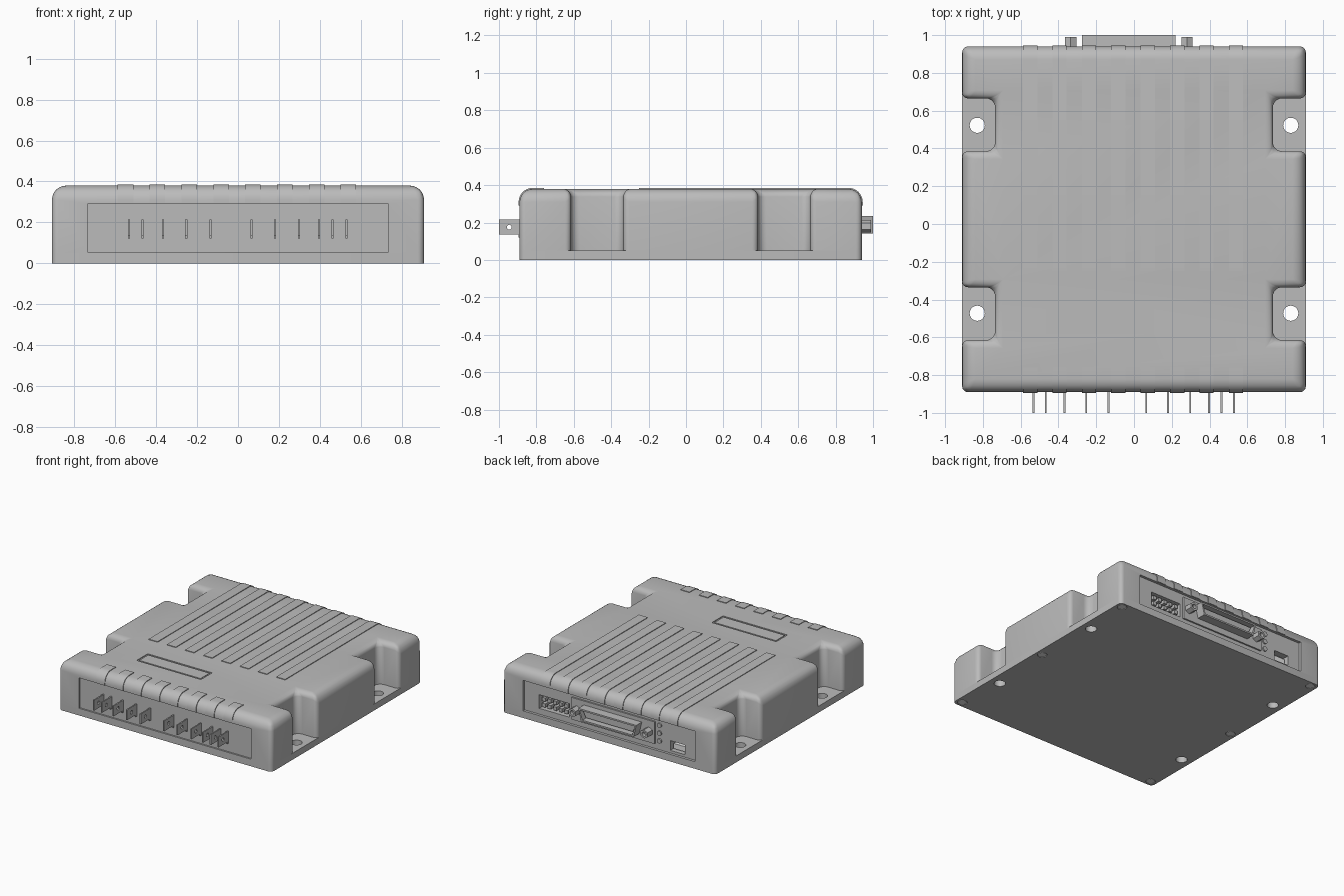
import bpy, bmesh, math
from mathutils import Vector, Matrix

cube = bpy.data.objects.get("Cube")
if cube:
    bpy.data.objects.remove(cube, do_unlink=True)


def material(name, rgb):
    m = bpy.data.materials.new(name)
    m.use_nodes = True
    m.diffuse_color = (*rgb, 1)
    m.node_tree.nodes["Principled BSDF"].inputs["Base Color"].default_value = (*rgb, 1)
    return m


GREY = material("case grey", (0.5, 0.5, 0.5))
PALE = material("pale metal", (0.88, 0.88, 0.88))
YC = 0.025                      # middle of the case in y
FRONT, BACK = YC - 0.915, YC + 0.915
TOP, FLOOR, PLATE = 0.38, 0.05, 0.012


def finish(name, bm, mat=GREY):
    bmesh.ops.recalc_face_normals(bm, faces=bm.faces)
    me = bpy.data.meshes.new(name)
    bm.to_mesh(me)
    bm.free()
    me.materials.append(mat)
    ob = bpy.data.objects.new(name, me)
    bpy.context.collection.objects.link(ob)
    return ob


def activate(ob):
    bpy.ops.object.select_all(action='DESELECT')
    ob.select_set(True)
    bpy.context.view_layer.objects.active = ob


def smooth(ob):
    activate(ob)
    bpy.ops.object.shade_smooth_by_angle(angle=math.radians(35))


def prism(points, offset):
    """Extrude a closed loop of 3D points along an offset."""
    bm = bmesh.new()
    face = bm.faces.new([bm.verts.new(p) for p in points])
    out = bmesh.ops.extrude_face_region(bm, geom=[face])
    verts = [v for v in out["geom"] if isinstance(v, bmesh.types.BMVert)]
    bmesh.ops.translate(bm, verts=verts, vec=offset)
    return bm


def box(name, x, y, z, mat=GREY):
    pts = [(x[0], y[0], z[0]), (x[1], y[0], z[0]), (x[1], y[1], z[0]), (x[0], y[1], z[0])]
    return finish(name, prism(pts, (0, 0, z[1] - z[0])), mat)


def cylinder(name, centre, r, depth, axis='Z', mat=GREY, sides=32):
    bm = bmesh.new()
    bmesh.ops.create_cone(bm, cap_ends=True, segments=sides, radius1=r, radius2=r, depth=depth)
    if axis != 'Z':
        turn = Matrix.Rotation(math.pi / 2, 3, 'Y' if axis == 'X' else 'X')
        bmesh.ops.rotate(bm, verts=bm.verts, matrix=turn)
    bmesh.ops.translate(bm, verts=bm.verts, vec=centre)
    return finish(name, bm, mat)


def cut(ob, *cutters):
    for c in cutters:
        activate(ob)
        mod = ob.modifiers.new("cut", 'BOOLEAN')
        mod.operation, mod.solver, mod.object = 'DIFFERENCE', 'EXACT', c
        bpy.ops.object.modifier_apply(modifier=mod.name)
    for c in cutters:
        bpy.data.objects.remove(c, do_unlink=True)


def weighted_bevel(name, bm, weight, width=0.07):
    layer = bm.edges.layers.float.new("bevel_weight_edge")
    for e in bm.edges:
        e[layer] = weight(*[v.co for v in e.verts])
    ob = finish(name, bm)
    activate(ob)
    mod = ob.modifiers.new("round", 'BEVEL')
    mod.limit_method, mod.width, mod.segments = 'WEIGHT', width, 6
    mod.use_clamp_overlap = False
    bpy.ops.object.modifier_apply(modifier=mod.name)
    return ob


# Upper case: rectangle with four side notches and rounded edges
quarter = [(0.91, 0.36), (0.735, 0.36), (0.735, 0.64), (0.91, 0.64), (0.91, 0.915)]
outline = []
for sx, sy, step in ((1, 1, 1), (-1, 1, -1), (-1, -1, 1), (1, -1, -1)):
    outline += [(sx * x, YC + sy * y, FLOOR) for x, y in quarter[::step]]


def case_weight(a, b):
    notch = [abs(p.x) < 0.8 or abs(p.y - YC) < 0.7 for p in (a, b)]
    if abs(a.z - b.z) > 0.1:
        return 0.7 if abs(a.x) < 0.8 else 0.45
    if a.z < FLOOR + 0.01:
        return 0
    in_notch = min(abs(a.x), abs(b.x)) < 0.8 and all(notch)
    return 0.6 if in_notch else 1


case = weighted_bevel("upper_case", prism(outline, (0, 0, TOP - FLOOR)), case_weight)
cut(case,
    box("front_cut", (-0.735, 0.735), (FRONT - 0.1, FRONT + 0.012), (0.055, 0.29)),
    box("back_cut", (-0.735, 0.735), (BACK - 0.02, BACK + 0.1), (0.055, 0.29)),
    box("header_cut", (0.35, 0.61), (BACK - 0.08, BACK + 0.1), (0.1, 0.205)),
    box("port_cut", (-0.635, -0.51), (BACK - 0.07, BACK + 0.1), (0.075, 0.15)),
    box("label_cut", (-0.46, 0.09), (-0.58, -0.445), (TOP - 0.006, TOP + 0.1)))
smooth(case)
box("label_plate", (-0.447, 0.077), (-0.567, -0.458), (TOP - 0.008, TOP - 0.001))

# Lower flange and base plate with mounting holes
for name, z0, z1 in (("lower_flange", PLATE, FLOOR), ("base_plate", 0, PLATE)):
    corners = [(sx * 0.91, YC + sy * 0.915, z0) for sx, sy in ((1, 1), (-1, 1), (-1, -1), (1, -1))]
    slab = weighted_bevel(name, prism(corners, (0, 0, z1 - z0)),
                          lambda a, b: 0.45 if abs(a.z - b.z) > 0.005 else 0)
    holes = [cylinder("hole", (sx * 0.83, YC + sy * 0.4975, 0), 0.04, 0.3)
             for sx in (-1, 1) for sy in (-1, 1)]
    if z0 == 0:
        holes += [cylinder("hole", (sx * 0.86, YC + sy * 0.87, 0), 0.034, 0.012)
                  for sx in (-1, 1) for sy in (-1, 0, 1)]
    cut(slab, *holes)
    smooth(slab)

# Base screws
for sx in (-1, 1):
    for sy in (-1, 0, 1):
        cylinder("base_screw", (sx * 0.86, YC + sy * 0.87, 0.005), 0.03, 0.008, mat=PALE)

# Raised ribs that wrap over the rounded front and back edges
def rib(name, x, end, stop):
    s = 1 if end > YC else -1
    r, lift = 0.07, 0.005
    path = [(stop, TOP - 0.02), (stop, TOP + lift)]
    for i in range(9):
        a = math.pi / 2 * i / 8
        path.append((end + s * (-r + (r + lift) * math.sin(a)), TOP - r + (r + lift) * math.cos(a)))
    path += [(end + s * lift, 0.292), (end - s * 0.015, 0.292), (end - s * r, TOP - 0.02)]
    smooth(finish(name, prism([(x - 0.038, y, z) for y, z in path], (0.076, 0, 0))))


for i in range(8):
    x = -0.55 + i * 0.1557
    rib("front_rib", x, FRONT, -0.76)
    rib("back_rib", x, BACK, -0.25)

# Front blade terminals
for x in (-0.533, -0.467, -0.367, -0.253, -0.135, 0.065, 0.18, 0.298, 0.397, 0.463, 0.53):
    shape = [(-1, 0.135), (-1, 0.215), (-0.87, 0.215), (-0.87, 0.12), (-0.895, 0.12), (-0.895, 0.135)]
    blade = finish("blade_terminal", prism([(x - 0.005, y, z) for y, z in shape], (0.01, 0, 0)))
    cut(blade, cylinder("hole", (x, -0.945, 0.175), 0.013, 0.1, 'X', sides=16))

# Back header with two rows of pins
for i in range(5):
    for z in (0.13, 0.175):
        x = 0.48 + (i - 2) * 0.048
        box("header_pin", (x - 0.014, x + 0.014), (BACK - 0.085, BACK - 0.026), (z - 0.014, z + 0.014))

# Back socket: flange, hollow tapered shell, insert and jack screws
PANEL, MID = BACK - 0.02, -0.0275


def taper(name, grow, y0, y1):
    pts = [(-0.225, 0.14), (0.225, 0.14), (0.2475, 0.235), (-0.2475, 0.235)]
    loop = [(MID + x - math.copysign(grow, x), y0, z + (grow if z < 0.2 else -grow)) for x, z in pts]
    return finish(name, prism(loop, (0, y1 - y0, 0)))


box("socket_flange", (MID - 0.355, MID + 0.355), (PANEL - 0.01, PANEL + 0.012), (0.095, 0.265))
shell = taper("socket_shell", 0, PANEL, 1)
cut(shell, taper("shell_cut", 0.012, 0.95, 1.1))
taper("socket_insert", 0.025, PANEL, 0.975)
for s in (-1, 1):
    screw = cylinder("jack_screw", (MID + s * 0.3075, 0.95, 0.18), 0.034, 0.08, 'Y', sides=6)
    cut(screw, cylinder("hole", (MID + s * 0.3075, 0.99, 0.18), 0.017, 0.05, 'Y', sides=16))

# Status lamps and small port
for z in (0.125, 0.185, 0.245):
    smooth(cylinder("status_lamp", (-0.42, PANEL, z), 0.018, 0.02, 'Y', sides=20))
box("port_tongue", (-0.62, -0.525), (BACK - 0.075, BACK - 0.04), (0.085, 0.125), PALE)
